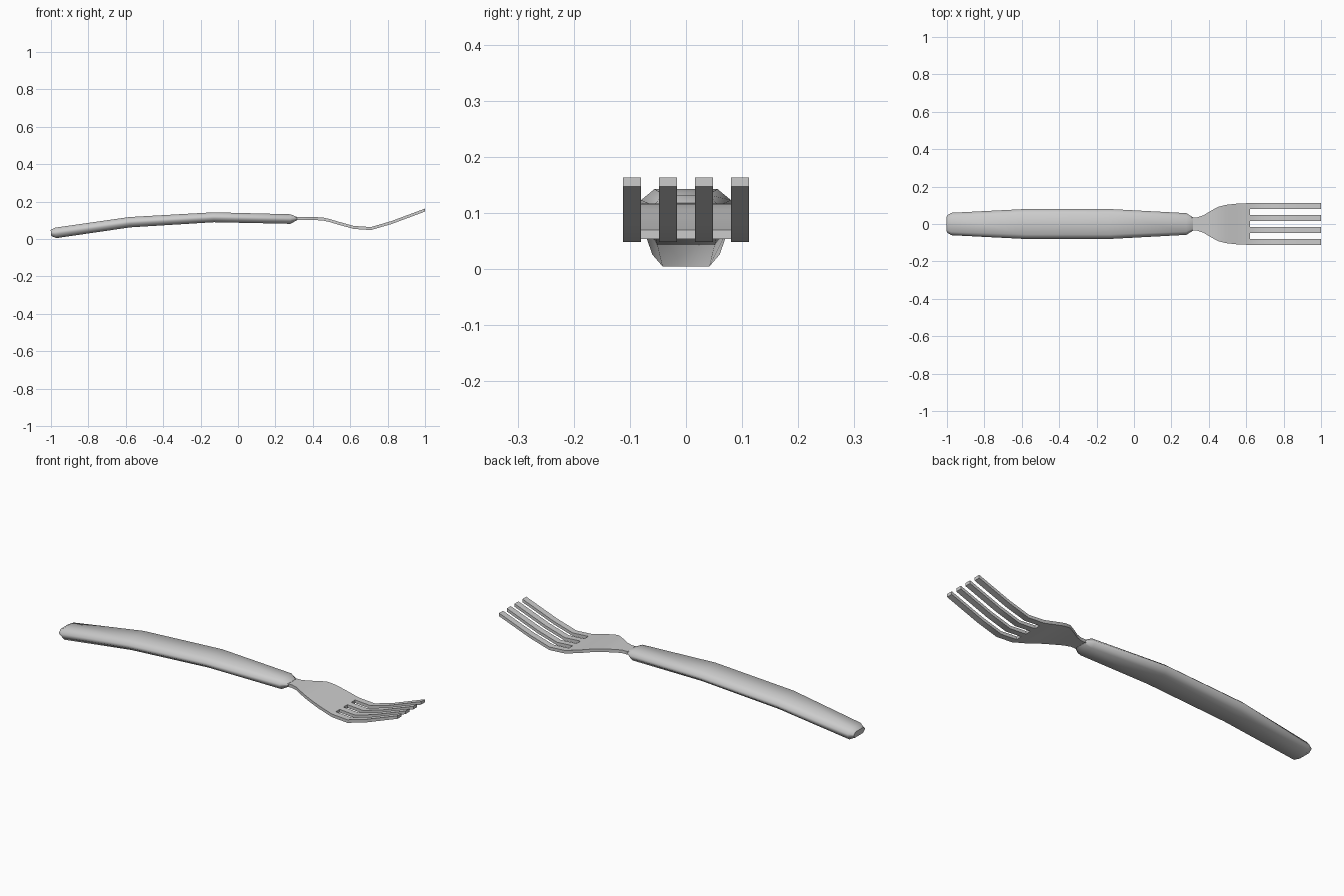
import bpy, bmesh, math
from mathutils import Vector

cube = bpy.data.objects.get("Cube")
if cube:
    bpy.data.objects.remove(cube)

metal = bpy.data.materials.new("light_grey_metal")
metal.use_nodes = True
GREY = (0.6, 0.6, 0.6, 1)
metal.diffuse_color = GREY
metal.node_tree.nodes["Principled BSDF"].inputs["Base Color"].default_value = GREY


def finish(bm, name, angle):
    bmesh.ops.recalc_face_normals(bm, faces=bm.faces)
    mesh = bpy.data.meshes.new(name)
    bm.to_mesh(mesh)
    bm.free()
    mesh.materials.append(metal)
    obj = bpy.data.objects.new(name, mesh)
    bpy.context.collection.objects.link(obj)
    bpy.ops.object.select_all(action="DESELECT")
    obj.select_set(True)
    bpy.context.view_layer.objects.active = obj
    bpy.ops.object.shade_smooth_by_angle(angle=math.radians(angle))


# Handle: flattened eight-sided section lofted along a gentle arch
# each station: x, centre z, half width, half height, tilt
stations = [
    (-1.0, 0.033, 0.045, 0.016, 0.12),
    (-0.975, 0.033, 0.06, 0.028, 0.12),
    (-0.58, 0.09, 0.08, 0.0275, 0.1),
    (-0.13, 0.1165, 0.08, 0.0265, 0.02),
    (0.28, 0.107, 0.058, 0.0255, -0.02),
    (0.315, 0.109, 0.036, 0.009, 0.0),
]
quarter = [(1, 0.25), (0.7, 1)]
section = quarter + [(-y, z) for y, z in reversed(quarter)]
section += [(-y, -z) for y, z in section]
bm = bmesh.new()
rings = []
for x, z, w, h, tilt in stations:
    rings.append([bm.verts.new((x - c * h * math.sin(tilt), s * w, z + c * h))
                  for s, c in section])
for a, b in zip(rings, rings[1:]):
    for i in range(len(section)):
        j = (i + 1) % len(section)
        bm.faces.new((a[i], a[j], b[j], b[i]))
bm.faces.new(rings[0])
bm.faces.new(rings[-1])
finish(bm, "handle", 55)

# Head: seven columns across; alternate columns continue as the four tines
THICK = 0.016
HALF = 0.112
columns = [-1 + 2 * i / 7 for i in range(8)]
# x, top z, half width
blade = [
    (0.3, 0.117, 0.035), (0.34, 0.117, 0.036), (0.37, 0.117, 0.046),
    (0.41, 0.117, 0.07), (0.45, 0.116, 0.092), (0.49, 0.107, 0.102),
    (0.54, 0.092, 0.108), (0.62, 0.07, HALF),
]
tines = [(0.71, 0.064, HALF), (0.82, 0.096, HALF), (1.0, 0.163, HALF)]
bm = bmesh.new()
rows = [[bm.verts.new((x, c * w, z)) for c in columns] for x, z, w in blade + tines]
for r, (a, b) in enumerate(zip(rows, rows[1:])):
    step = 1 if r < len(blade) - 1 else 2
    for i in range(0, 7, step):
        bm.faces.new((a[i], b[i], b[i + 1], a[i + 1]))
grown = bmesh.ops.extrude_face_region(bm, geom=bm.faces[:], use_keep_orig=True)
bmesh.ops.translate(bm, vec=Vector((0, 0, -THICK)),
                    verts=[v for v in grown["geom"] if isinstance(v, bmesh.types.BMVert)])
finish(bm, "head_with_tines", 30)
